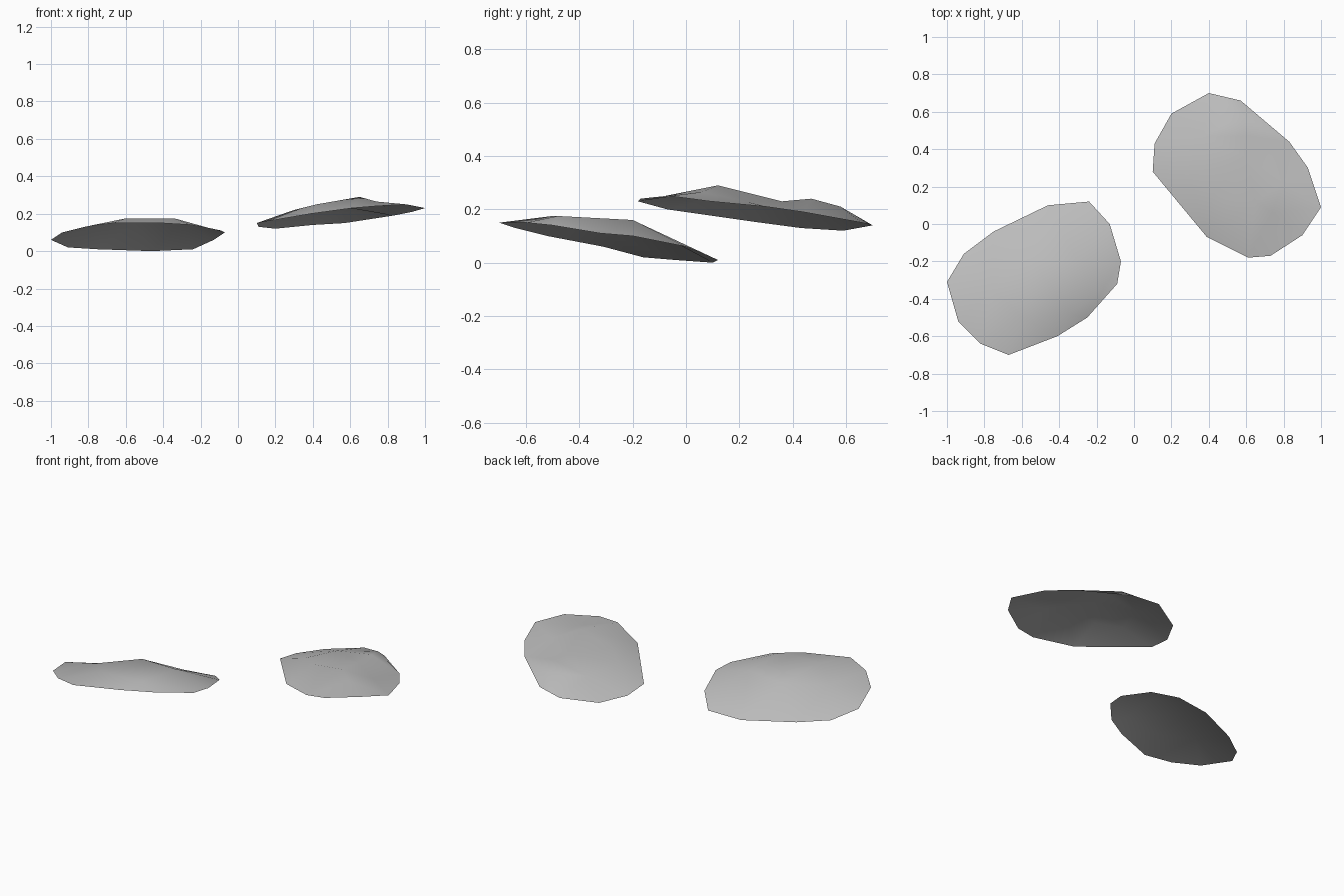
import bpy
from mathutils import Vector
from mathutils.geometry import delaunay_2d_cdt

# Remove the default cube
cube = bpy.data.objects.get("Cube")
if cube:
    bpy.data.objects.remove(cube, do_unlink=True)


def make_material(name, colour):
    material = bpy.data.materials.new(name)
    material.use_nodes = True
    material.diffuse_color = colour
    shader = material.node_tree.nodes["Principled BSDF"]
    shader.inputs["Base Color"].default_value = colour
    shader.inputs["Roughness"].default_value = 0.8
    return material


def make_flake(name, rim, crest, material):
    """Thin domed sheet: triangulate the area inside the rim through the crest points."""
    points = [Vector(point) for point in rim + crest]
    flat_points = [point.to_2d() for point in points]
    count = len(rim)
    rim_edges = [(i, (i + 1) % count) for i in range(count)]

    result = delaunay_2d_cdt(flat_points, rim_edges, [], 1, 1e-5)
    flat_verts, faces, sources = result[0], result[2], result[3]

    # Lift every flat vertex back to the height of its source point
    verts = [(flat.x, flat.y, points[source[0]].z)
             for flat, source in zip(flat_verts, sources)]

    mesh = bpy.data.meshes.new(name + "_mesh")
    mesh.from_pydata(verts, [], faces)
    mesh.materials.append(material)
    mesh.update()
    for polygon in mesh.polygons:
        polygon.use_smooth = True

    flake = bpy.data.objects.new(name, mesh)
    bpy.context.scene.collection.objects.link(flake)
    return flake


grey = make_material("light_grey", (0.5, 0.5, 0.5, 1))

# Lower flake, tipped up towards the front
make_flake(
    "front_flake",
    rim=[(-.67, -.7, .15), (-.41, -.6, .15), (-.25, -.5, .14), (-.09, -.32, .11),
         (-.07, -.2, .1), (-.13, 0, .06), (-.24, .12, .01), (-.46, .1, 0),
         (-.75, -.04, .01), (-.91, -.16, .02), (-1, -.31, .06),
         (-.94, -.52, .1), (-.82, -.64, .13)],
    crest=[(-.6, -.5, .175), (-.34, -.48, .175), (-.3, -.2, .16),
           (-.55, -.18, .15), (-.76, -.35, .13), (-.16, -.34, .125)],
    material=grey,
)

# Upper flake, tipped up towards the front and the side
make_flake(
    "back_flake",
    rim=[(.1, .28, .15), (.39, -.07, .2), (.61, -.18, .23), (.73, -.17, .24),
         (.9, -.06, .25), (1, .09, .23), (.93, .3, .21), (.83, .44, .19),
         (.57, .66, .15), (.4, .7, .14), (.2, .59, .12), (.11, .43, .13)],
    crest=[(.65, .12, .29), (.42, .15, .25), (.3, .25, .22), (.6, .36, .23),
           (.61, .47, .24), (.58, .58, .21), (.37, .47, .2),
           (.74, .06, .265), (.8, .22, .23)],
    material=grey,
)
